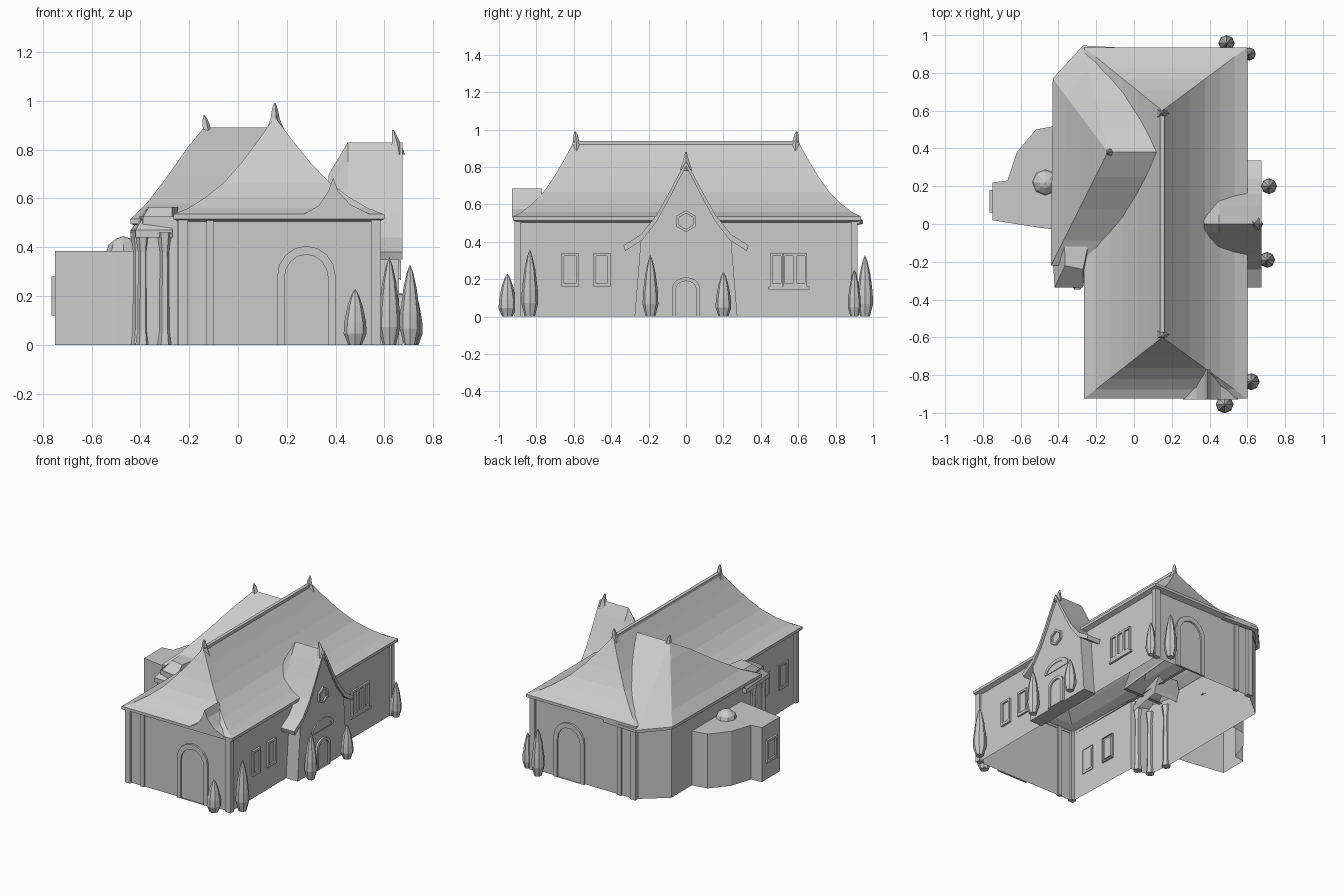
import bpy, bmesh, math

if "Cube" in bpy.data.objects:
    bpy.data.objects.remove(bpy.data.objects["Cube"])


def loft(name, rings, cap0=False, cap1=False):
    """Skin closed rings of equal point count into one mesh."""
    bm = bmesh.new()
    vs = [[bm.verts.new(p) for p in r] for r in rings]
    n = len(rings[0])
    for a, b in zip(vs, vs[1:]):
        for i in range(n):
            j = (i + 1) % n
            bm.faces.new((a[i], a[j], b[j], b[i]))
    if cap0:
        bm.faces.new(vs[0])
    if cap1:
        bm.faces.new(vs[-1])
    bmesh.ops.remove_doubles(bm, verts=bm.verts, dist=0.0005)
    bmesh.ops.recalc_face_normals(bm, faces=bm.faces)
    me = bpy.data.meshes.new(name)
    bm.to_mesh(me)
    bm.free()
    ob = bpy.data.objects.new(name, me)
    bpy.context.collection.objects.link(ob)
    return ob


def at_z(pts, z):
    return [(x, y, z) for x, y in pts]


def box(name, x0, x1, y0, y1, z0, z1):
    r = [(x0, y0), (x1, y0), (x1, y1), (x0, y1)]
    return loft(name, [at_z(r, z0), at_z(r, z1)], True, True)


def spire(name, x, y, z, profile, n=6, lean=(0, 0)):
    """Turned shape from (radius, height) pairs, optionally leaning."""
    top = profile[-1][1]
    rings = []
    for r, h in profile:
        k = (h / top) ** 2
        rings.append([(x + lean[0] * k + r * math.cos(2 * math.pi * i / n),
                       y + lean[1] * k + r * math.sin(2 * math.pi * i / n), z + h)
                      for i in range(n)])
    return loft(name, rings, True)


# wall frames: along-wall a, height h, outward depth d
def front(a, h, d): return (a, -0.9 - d, h)
def back(a, h, d): return (a, 0.9 + d, h)
def right(a, h, d): return (0.57 + d, a, h)
def left(a, h, d): return (-0.23 - d, a, h)
def gable(a, h, d): return (0.66 + d, a, h)
def apse(a, h, d): return (-0.75 - d, a, h)


def arch(c, w, z0, spring, rise, n=8):
    return [(c - w, z0)] + [(c - w * math.cos(math.pi * i / n), spring + rise * math.sin(math.pi * i / n))
                            for i in range(n + 1)] + [(c + w, z0)]


def framed(name, side, outer, inner, d=0.014):
    """Raised frame around an opening with a panel set back inside."""
    def r(o, k):
        return [side(a, h, k) for a, h in o]
    loft(name, [r(outer, 0), r(outer, d), r(inner, d), r(inner, 0.003)], False, True)


def window(name, side, c, w, z0, z1):
    o = [(c - w, z0), (c + w, z0), (c + w, z1), (c - w, z1)]
    i = [(c - w * .7, z0 + .02), (c + w * .7, z0 + .02), (c + w * .7, z1 - .015), (c - w * .7, z1 - .015)]
    framed(name, side, o, i)


# walls: main hall plus rear-left wing, open underneath
walls = [(0.57, -0.9), (0.57, 0.9), (-0.23, 0.9), (-0.41, 0.75), (-0.41, -0.15),
         (-0.39, -0.31), (-0.25, -0.33), (-0.23, -0.9)]
loft("walls", [at_z(walls, 0), at_z(walls, 0.525)])

# corner pilasters
for y in (-0.9, 0.9):
    for x in (0.565, -0.225):
        box("corner_pilaster", x - 0.02, x + 0.02, y - 0.018, y + 0.018, 0, 0.52)
    box("wall_pilaster", -0.13, -0.1, y - 0.012, y + 0.012, 0, 0.52)


# main hipped roof with a concave sweep
def rect(u, z, inset=0.0):
    xs = (0.15 - 0.415 * u + inset, 0.15 + 0.45 * u - inset)
    ya, yb = -0.6 - 0.325 * u + inset, 0.6 + 0.335 * u - inset
    return [(xs[0], ya, z), (xs[1], ya, z), (xs[1], yb, z), (xs[0], yb, z)]


sweep = [(1, .535), (.85, .56), (.68, .605), (.5, .665), (.32, .75), (.15, .845), (.05, .905), (0, .935)]
loft("main_roof", [rect(1, 0.5, 0.035), rect(1, 0.515)] + [rect(u, z) for u, z in sweep])
box("ridge_cap", 0.138, 0.162, -0.6, 0.6, 0.92, 0.94)

# wing hip roof
ridge = [(0.12, 0.38), (-0.14, 0.38), (-0.14, 0.38), (-0.14, 0.38), (0.12, 0.38)]
eave = [(-0.1, -0.22), (-0.44, -0.22), (-0.43, 0.77), (-0.27, 0.945), (0.0, 0.93)]


def wing(u, z):
    return [(a[0] + (b[0] - a[0]) * u, a[1] + (b[1] - a[1]) * u, z) for a, b in zip(ridge, eave)]


loft("wing_roof", [wing(.95, .49), wing(1, .495), wing(1, .515), wing(.78, .58), wing(.5, .69),
                   wing(.22, .81), wing(0, .89)])

# low bay roof in front of the wing
bay0 = [(-0.44, -0.05), (-0.42, -0.335), (-0.27, -0.335), (-0.22, -0.05)]
bay1 = [(-0.37, 0.0), (-0.365, -0.22), (-0.27, -0.24), (-0.22, 0.0)]
loft("bay_roof", [at_z(bay0, .44), at_z(bay0, .47), at_z(bay1, .565)], False, True)
for x, y in ((-0.41, -0.16), (-0.39, -0.3), (-0.3, -0.32)):
    spire("bay_column", x, y, 0, [(.03, 0), (.022, .06), (.02, .38), (.032, .46)])

# entrance gable on the right side
half = [(0, .83), (.045, .75), (.095, .655), (.16, .54), (.24, .44), (.335, .38)]
over = [(-a, z) for a, z in half[::-1]] + half[1:]
under = [(a * .97, z - .03) for a, z in over[::-1]]


def gable_ring(x, k):
    return [(x, a, .35 + (z - .35) * k) for a, z in over + under]


loft("gable_roof", [gable_ring(.37, .72), gable_ring(.45, 1), gable_ring(.675, 1)], True, True)
face = [(-.275, 0)] + [(-a, z - .012) for a, z in half[-2::-1]] + [(a, z - .012) for a, z in half[1:-1]] + [(.275, 0)]
loft("gable_wall", [[(.56, a, z) for a, z in face], [(.66, a, z) for a, z in face]], False, True)


def hexagon(r):
    return [(r * math.sin(math.pi * i / 3), .51 + r * math.cos(math.pi * i / 3)) for i in range(6)]


framed("rose_window", gable, hexagon(.058), hexagon(.042))
framed("entrance_door", gable, arch(0, .075, 0, .15, .06), arch(0, .055, 0, .145, .045))
hood = arch(0, .12, .27, .27, .075)
hood_in = arch(0, .1, .265, .265, .055)
framed("door_hood", gable, hood, hood_in, .008)

# small dormer at the front right hip
dorm = [(.26, .53), (.33, .57), (.37, .63), (.39, .685), (.41, .63), (.46, .575), (.55, .53)]
loft("front_dormer", [[(x, -.93, z) for x, z in dorm], [(x, -.77, z) for x, z in dorm]], True, True)

# finials
tip = [(.04, 0), (.02, .05), (.012, .09), (.004, .11)]
for s in (-1, 1):
    spire("ridge_finial", 0.15, s * .585, .88, tip, 5, (0, s * .008))
spire("gable_finial", .65, 0, .78, [(.035, 0), (.018, .05), (.004, .1)], 5, (-.015, 0))
spire("wing_finial", -.125, .38, .83, tip, 5, (-.015, 0))

# apse with flat top on the left side
plan = [(-.41, -.03), (-.5, -.02), (-.75, .02), (-.75, .22), (-.67, .23), (-.62, .38), (-.52, .5), (-.41, .52)]
loft("apse", [at_z(plan, 0), at_z(plan, .385)], False, True)
spire("apse_dome", -.47, .22, .38, [(.07, 0), (.06, .03), (.03, .055), (0, .065)], 8)
window("apse_window", apse, .12, .06, .12, .28)

# arched end doors and windows
for side in (front, back):
    framed("end_arch", side, arch(.28, .12, 0, .28, .125), arch(.28, .09, 0, .27, .1))
for side in (right,):
    for c in (-.62, -.45):
        window("hall_window", side, c, .045, .16, .34)
    for c in (.485, .55, .615):
        window("triple_window", side, c, .032, .16, .34)
    box("triple_window_sill", .57, .585, .44, .66, .145, .16)
for c in (-.75, -.55):
    window("left_window", left, c, .05, .16, .34)

# trees
tree = [(.6, 0), (1, .2), (.95, .4), (.65, .7), (.3, .9), (0, 1)]
for x, y, h, r in ((.49, .957, .33, .043), (.61, .9, .25, .035), (.715, .2, .24, .042),
                   (.705, -.19, .33, .042), (.62, -.835, .36, .045), (.48, -.955, .23, .047)):
    spire("tree", x, y, 0, [(a * r, b * h) for a, b in tree], 8)
